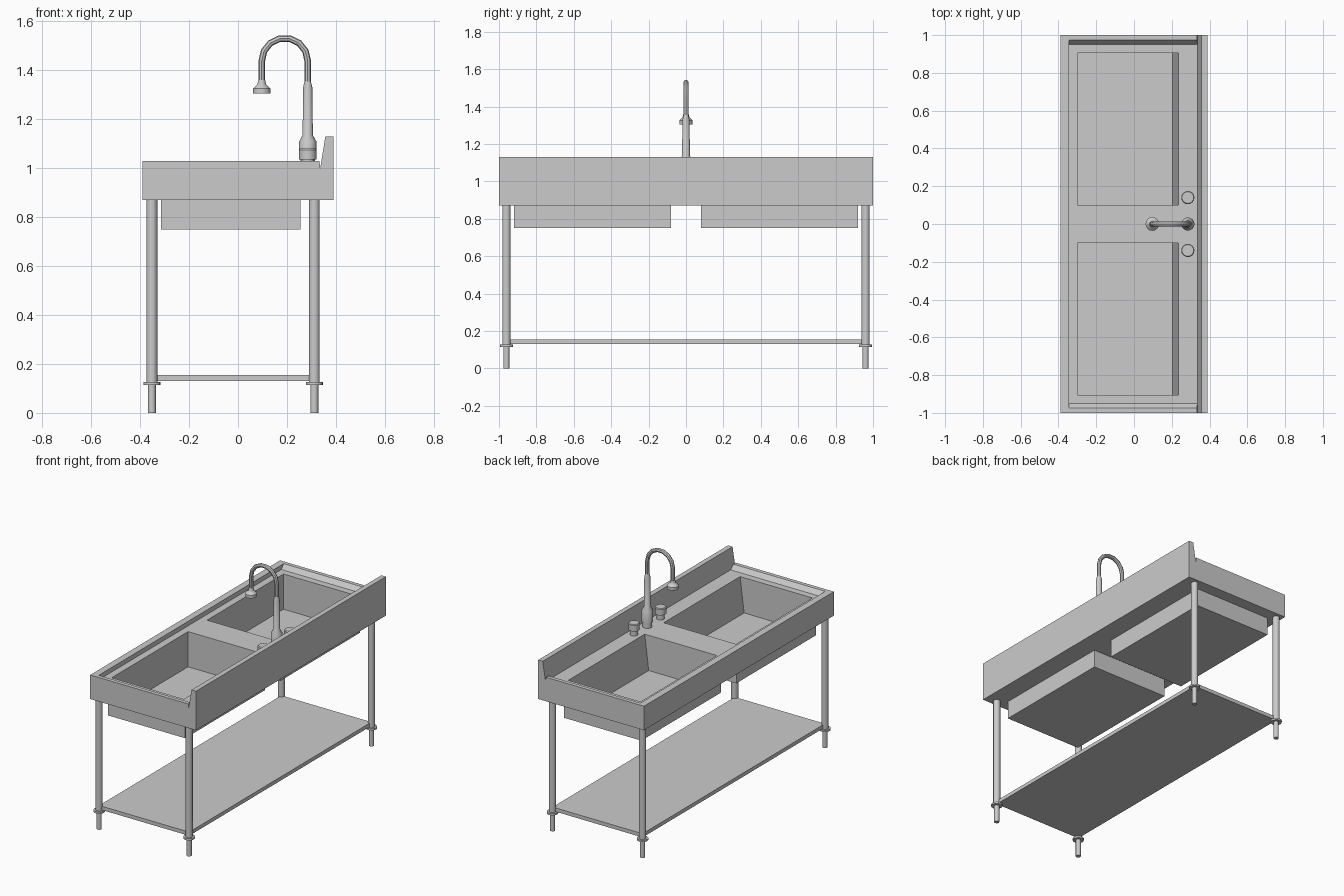
import bpy, bmesh, math

if "Cube" in bpy.data.objects:
    bpy.data.objects.remove(bpy.data.objects["Cube"])


def finish(name, bm, smooth=False):
    bmesh.ops.recalc_face_normals(bm, faces=bm.faces)
    me = bpy.data.meshes.new(name)
    bm.to_mesh(me)
    bm.free()
    ob = bpy.data.objects.new(name, me)
    bpy.context.collection.objects.link(ob)
    if smooth:
        shade(ob)
    return ob


def shade(ob):
    bpy.ops.object.select_all(action='DESELECT')
    bpy.context.view_layer.objects.active = ob
    ob.select_set(True)
    bpy.ops.object.shade_smooth_by_angle(angle=math.radians(30))


def frustum(name, bottom, top, z0, z1):
    """Box whose bottom and top rectangles (x0, x1, y0, y1) may differ."""
    bm = bmesh.new()
    rings = []
    for (x0, x1, y0, y1), z in ((bottom, z0), (top, z1)):
        rings.append([bm.verts.new((x, y, z)) for x, y in
                      ((x0, y0), (x1, y0), (x1, y1), (x0, y1))])
    a, b = rings
    bm.faces.new(a[::-1])
    bm.faces.new(b)
    for i in range(4):
        j = (i + 1) % 4
        bm.faces.new((a[i], a[j], b[j], b[i]))
    return finish(name, bm)


def lathe(name, profile, x, y, sides=16):
    """Closed round part from (radius, z) points, capped at both ends."""
    bm = bmesh.new()
    rings = [[bm.verts.new((x + r * math.cos(k * math.tau / sides),
                            y + r * math.sin(k * math.tau / sides), z))
              for k in range(sides)] for r, z in profile]
    bm.faces.new(rings[0][::-1])
    bm.faces.new(rings[-1])
    for a, b in zip(rings, rings[1:]):
        for i in range(sides):
            j = (i + 1) % sides
            bm.faces.new((a[i], a[j], b[j], b[i]))
    return finish(name, bm, True)


def boolean(target, tool, operation):
    mod = target.modifiers.new(operation.title(), 'BOOLEAN')
    mod.operation, mod.object, mod.solver = operation, tool, 'EXACT'
    bpy.context.view_layer.objects.active = target
    bpy.ops.object.modifier_apply(modifier=mod.name)
    bpy.data.objects.remove(tool)


# Counter with backsplash: end profile extruded along y
profile = [(-0.39, 0.87), (0.39, 0.87), (0.39, 1.13), (0.357, 1.13),
           (0.336, 1.0), (0.333, 1.03), (-0.39, 1.03)]
bm = bmesh.new()
face = bm.faces.new([bm.verts.new((x, -1, z)) for x, z in profile])
ext = bmesh.ops.extrude_face_region(bm, geom=[face])
bmesh.ops.translate(bm, vec=(0, 2, 0),
                    verts=[v for v in ext['geom'] if isinstance(v, bmesh.types.BMVert)])
counter = finish("sink_counter", bm)

# Basin shells, recessed deck and basin hollows
for s in (-1, 1):
    y0, y1 = sorted((s * 0.08, s * 0.92))
    outer = (-0.315, 0.255, y0, y1)
    boolean(counter, frustum("basin_shell", outer, outer, 0.75, 0.9), 'UNION')
boolean(counter, frustum("deck_cutter", (-0.345, 0.336, -0.95, 0.95),
                         (-0.345, 0.336, -0.975, 0.975), 1.0, 1.031), 'DIFFERENCE')
for s in (-1, 1):
    y0, y1 = sorted((s * 0.1, s * 0.905))
    boolean(counter, frustum("basin_cutter", (-0.298, 0.205, y0, y1),
                             (-0.298, 0.235, y0, y1), 0.765, 1.005), 'DIFFERENCE')

# Legs with flange and adjustable foot
for xn, x in (("front", -0.352), ("back", 0.312)):
    for yn, y in (("near", -0.96), ("far", 0.96)):
        lathe(f"{xn}_leg_{yn}", [(0.016, 0), (0.016, 0.115), (0.035, 0.115), (0.035, 0.127),
                                 (0.022, 0.127), (0.022, 0.872)], x, y)

# Lower shelf
rect = (-0.352, 0.312, -0.96, 0.96)
frustum("lower_shelf", rect, rect, 0.13, 0.155)

# Faucet column and tap knobs
fx = 0.285
lathe("faucet_column", [(0.03, 0.999), (0.03, 1.035), (0.035, 1.035), (0.035, 1.11),
                        (0.021, 1.135), (0.019, 1.33), (0.013, 1.355)], fx, 0)
for n, y in (("near", -0.14), ("far", 0.14)):
    lathe("tap_knob_" + n, [(0.025, 0.999), (0.025, 1.035), (0.035, 1.035),
                            (0.035, 1.075), (0.031, 1.08)], fx, y)

# Gooseneck pipe
r, cx, cz = 0.094, fx - 0.094, 1.438
path = [(fx, 1.345)] + [(cx + r * math.cos(math.pi * i / 7), cz + r * math.sin(math.pi * i / 7))
                        for i in range(8)] + [(fx - 2 * r, 1.335)]
curve = bpy.data.curves.new("faucet_neck", 'CURVE')
curve.dimensions = '3D'
curve.bevel_depth, curve.bevel_resolution, curve.use_fill_caps = 0.0135, 2, True
spline = curve.splines.new('POLY')
spline.points.add(len(path) - 1)
for p, (x, z) in zip(spline.points, path):
    p.co = (x, 0, z, 1)
neck = bpy.data.objects.new("faucet_neck", curve)
bpy.context.collection.objects.link(neck)
bpy.ops.object.select_all(action='DESELECT')
bpy.context.view_layer.objects.active = neck
neck.select_set(True)
bpy.ops.object.convert(target='MESH')
shade(bpy.context.view_layer.objects.active)

# Spray head
lathe("spray_head", [(0.036, 1.305), (0.036, 1.325), (0.018, 1.343), (0.014, 1.36)],
      fx - 2 * r, 0)
